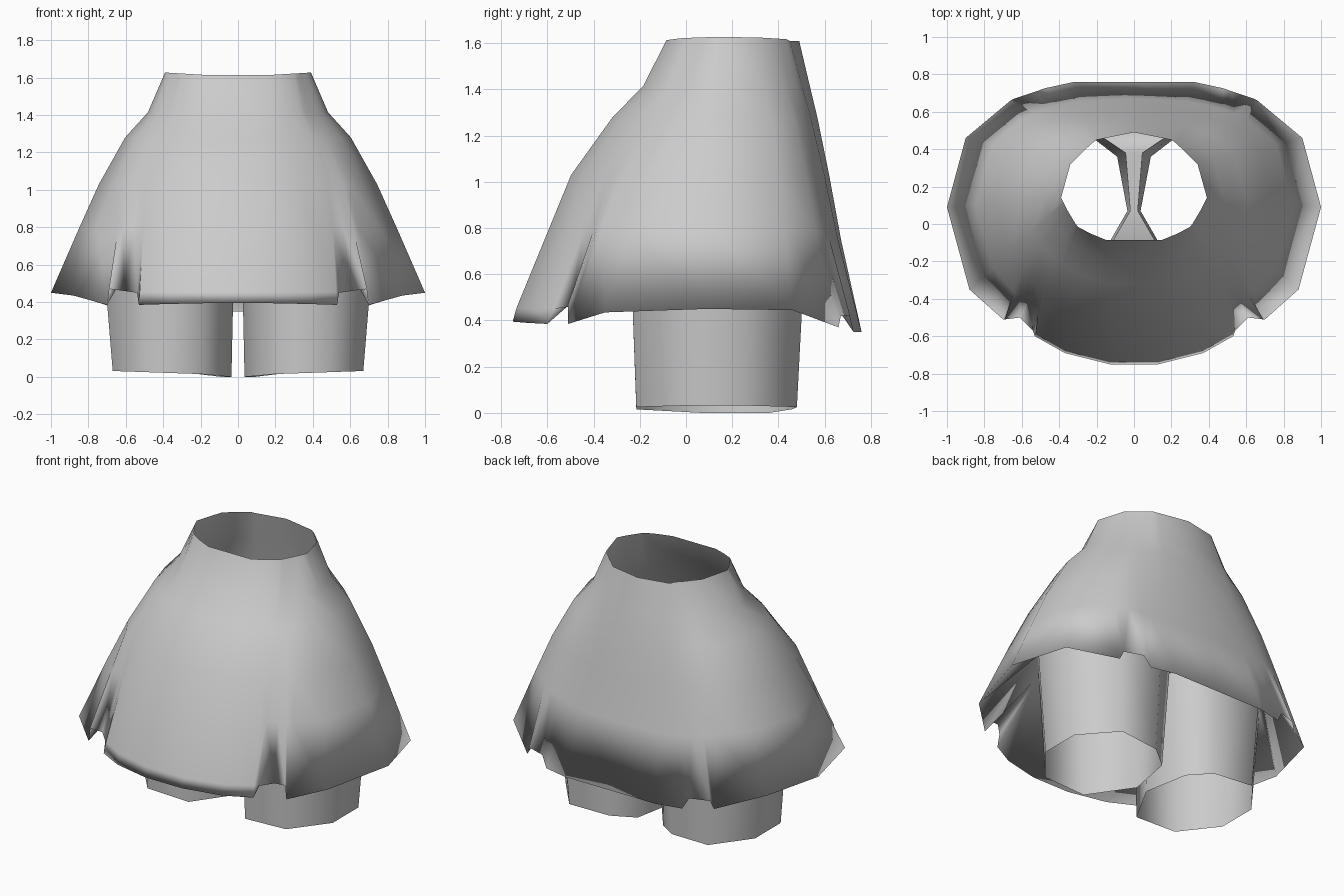
import bpy, bmesh

if "Cube" in bpy.data.objects:
    bpy.data.objects.remove(bpy.data.objects["Cube"])

grey = bpy.data.materials.new("plain_grey")
grey.diffuse_color = (0.6, 0.6, 0.6, 1)
grey.use_nodes = True
grey.node_tree.nodes["Principled BSDF"].inputs["Base Color"].default_value = grey.diffuse_color

# Right half columns, front to back: neck x, y and hem x, y, z
COLUMNS = [
    (.15, -.085, .13, -.75, .395), (.235, -.05, .37, -.69, .39),
    (.30, -.015, .53, -.60, .385), (.315, .005, .54, -.57, .45),
    (.33, .03, .61, -.50, .46), (.345, .055, .69, -.51, .47),
    (.36, .08, .70, -.51, .385), (.375, .11, .88, -.35, .435),
    (.39, .14, 1.0, .09, .45), (.34, .32, .90, .46, .445),
    (.27, .39, .66, .66, .37), (.255, .405, .64, .67, .42),
    (.235, .42, .52, .71, .42), (.22, .435, .48, .725, .35),
    (.20, .45, .32, .76, .35), (0, .49, 0, .76, .35)]
# Rounded outline that replaces the hem folds higher up
ROUNDED = {3: (.59, -.575), 4: (.645, -.55), 5: (.70, -.52), 6: (.75, -.48),
           10: (.73, .62), 11: (.65, .665), 12: (.57, .70)}
# Leg point that each hem column is joined to underneath
JOIN = [0, 0, 1, 1, 1, 1, 1, 2, 3, 4, 4, 4, 4, 5, 5]
# Spread from neck to hem and height of each ring: front, fold, side, back
FRONT = [(.15, 1.415), (.35, 1.28), (.62, 1.03), (.975, .455)]
FOLD = [(.15, 1.415), (.35, 1.28), (.62, 1.03), (.77, .80)]
SIDE = [(.15, 1.415), (.35, 1.28), (.58, 1.03), (.75, .80)]
BACK = [(.17, 1.415), (.29, 1.28), (.48, 1.03), (.67, .75)]
LEG_TOP = [(.20, -.24), (.52, -.24), (.725, 0), (.725, .27),
           (.52, .515), (.20, .485), (.045, .38), (.02, .07)]
LEG_LOW = [(.20, -.215), (.49, -.215), (.67, 0), (.67, .26),
           (.49, .48), (.22, .46), (.09, .36), (.035, .07)]
PELVIS_Z = .70


def finish(bm, name):
    bmesh.ops.recalc_face_normals(bm, faces=bm.faces)
    mesh = bpy.data.meshes.new(name)
    bm.to_mesh(mesh)
    bm.free()
    mesh.materials.append(grey)
    mesh.shade_smooth()
    obj = bpy.data.objects.new(name, mesh)
    bpy.context.collection.objects.link(obj)
    return obj


def ring(i, k):
    if i < 3:
        return FRONT[k]
    if i < 7:
        return FOLD[k]
    w = min(1, max(0, (i - 9) / 5))   # side eases into back
    return [s + (b - s) * w for s, b in zip(SIDE[k], BACK[k])]


def column_points(i, side):
    nx, ny, hx, hy, hz = COLUMNS[i]
    rx, ry = ROUNDED.get(i, (hx, hy))
    pts = [(side * nx, ny, 1.61 + .06 * max(0, nx - .1) * (ny < .44))]
    for k in range(4):
        t, z = ring(i, k)
        if k == 3 and i < 7:          # front folds begin on the lowest ring
            rx, ry = (rx + hx) / 2, (ry + hy) / 2
        pts.append((side * (nx + (rx - nx) * t), ny + (ry - ny) * t, z))
    pts.append((side * hx, hy, hz))
    return pts


# Coat: flared shell from the neck to the notched hem
bm = bmesh.new()
right = [[bm.verts.new(p) for p in column_points(i, 1)] for i in range(16)]
left = [[bm.verts.new(p) for p in column_points(i, -1)] for i in range(15)]
loop = right + left[::-1]
for a, b in zip(loop, loop[1:] + loop[:1]):
    for k in range(5):
        bm.faces.new((a[k], b[k], b[k + 1], a[k + 1]))

# Underside from the hem to the leg tops
pelvis = {s: [bm.verts.new((s * x, y, PELVIS_Z)) for x, y in LEG_TOP]
          for s in (1, -1)}
for s, cols in ((1, right), (-1, left)):
    p = pelvis[s]
    for i in range(14):
        face = [cols[i][5], cols[i + 1][5], p[JOIN[i + 1]]]
        if JOIN[i] != JOIN[i + 1]:
            face.append(p[JOIN[i]])
        bm.faces.new(face)
    bm.faces.new((cols[14][5], right[15][5], p[5]))
r, l = pelvis[1], pelvis[-1]
bm.faces.new((right[0][5], left[0][5], l[0], r[0]))
bm.faces.new((right[15][5], r[5], l[5]))

# Gusset between the legs
for a, b in ((0, 7), (7, 6), (6, 5)):
    bm.faces.new((r[a], r[b], l[b], l[a]))
finish(bm, "coat")

# Legs: open eight-sided tubes, slightly tapered
for s, name in ((1, "right_leg"), (-1, "left_leg")):
    bm = bmesh.new()
    top = [bm.verts.new((s * x, y, PELVIS_Z)) for x, y in LEG_TOP]
    low = [bm.verts.new((s * x, y, .01 + .035 * (x - .05) if x > .1 else 0))
           for x, y in LEG_LOW]
    for k in range(8):
        n = (k + 1) % 8
        bm.faces.new((top[k], top[n], low[n], low[k]))
    finish(bm, name)
